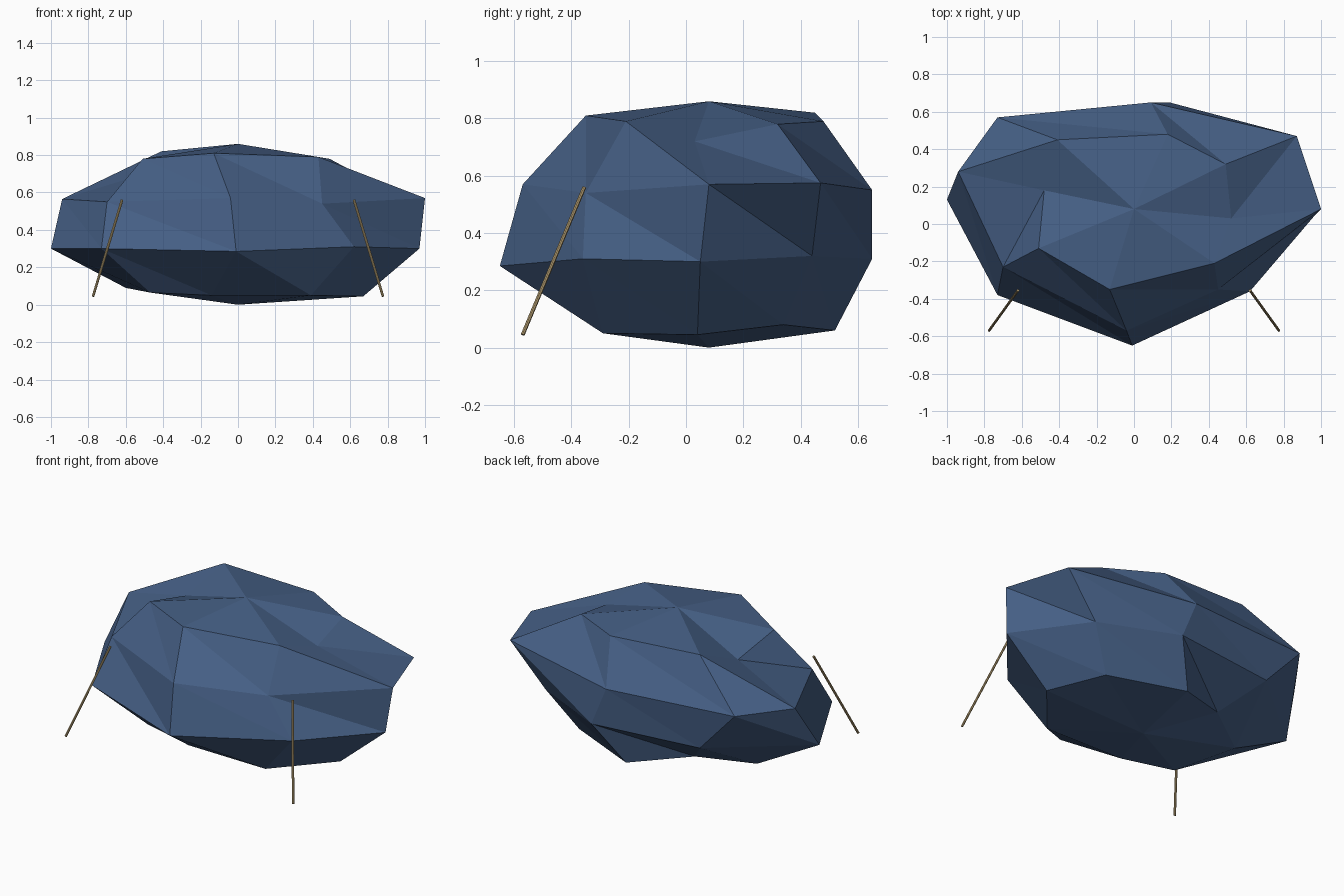
import bpy
import bmesh
from mathutils import Vector

default_cube = bpy.data.objects.get("Cube")
if default_cube:
    bpy.data.objects.remove(default_cube, do_unlink=True)


def make_material(name, colour):
    material = bpy.data.materials.new(name)
    material.use_nodes = True
    material.diffuse_color = (*colour, 1)
    shader = material.node_tree.nodes["Principled BSDF"]
    shader.inputs["Base Color"].default_value = (*colour, 1)
    shader.inputs["Roughness"].default_value = 0.8
    return material


def add_object(name, bm, material):
    bmesh.ops.recalc_face_normals(bm, faces=bm.faces)
    mesh = bpy.data.meshes.new(name)
    bm.to_mesh(mesh)
    bm.free()
    mesh.materials.append(material)
    obj = bpy.data.objects.new(name, mesh)
    bpy.context.collection.objects.link(obj)
    return obj


slate_blue = make_material("slate blue", (0.06, 0.115, 0.235))
tan_wood = make_material("tan wood", (0.5, 0.37, 0.18))

# Rock cross-sections, each anticlockwise from +x
top_ring = [(.52, .03, .72), (.49, .32, .78), (.18, .48, .79), (-.41, .45, .82),
            (-.48, .18, .705), (-.51, -.13, .78), (-.13, -.35, .81), (.43, -.21, .79)]
shoulder_ring = [(1, .08, .57), (.87, .47, .575), (.09, .65, .55), (-.73, .57, .57),
                 (-.94, .28, .565), (-.7, -.23, .55), (-.04, -.57, .57), (.45, -.35, .54)]
belly_ring = [(.97, .05, .3), (.65, .44, .32), (.19, .65, .31), (-.49, .565, .31),
              (-1, .13, .3), (-.73, -.38, .3), (-.01, -.65, .285), (.62, -.36, .31)]
base_ring = [(.67, .04, .045), (.49, .34, .08), (.045, .52, .06), (-.31, .355, .13),
             (-.6, .165, .09), (-.47, -.21, .065), (-.14, -.28, .05), (.39, -.29, .05)]


def build_rock():
    bm = bmesh.new()
    crown = bm.verts.new((0, .08, .86))
    foot = bm.verts.new((0, .08, 0))
    rings = [[bm.verts.new(point) for point in ring]
             for ring in (top_ring, shoulder_ring, belly_ring, base_ring)]
    count = len(top_ring)
    for i in range(count):
        following = (i + 1) % count
        # Fans that close the crown and the foot
        bm.faces.new((crown, rings[0][i], rings[0][following]))
        bm.faces.new((foot, rings[-1][following], rings[-1][i]))
        # Faceted bands between neighbouring rings
        for upper, lower in zip(rings, rings[1:]):
            bm.faces.new((upper[i], lower[i], lower[following]))
            bm.faces.new((upper[i], lower[following], upper[following]))
    return add_object("rock_body", bm, slate_blue)


def build_stick(name, side):
    # Thin rod leaning outwards and forwards
    top = Vector((side * .62, -.355, .56))
    bottom = Vector((side * .775, -.57, .045))
    axis = top - bottom
    bm = bmesh.new()
    bmesh.ops.create_cone(bm, cap_ends=True, segments=8, radius1=.007,
                          radius2=.007, depth=axis.length)
    stick = add_object(name, bm, tan_wood)
    stick.location = (top + bottom) / 2
    stick.rotation_mode = "QUATERNION"
    stick.rotation_quaternion = axis.to_track_quat("Z", "Y")
    return stick


build_rock()
build_stick("left_stick", 1)
build_stick("right_stick", -1)
